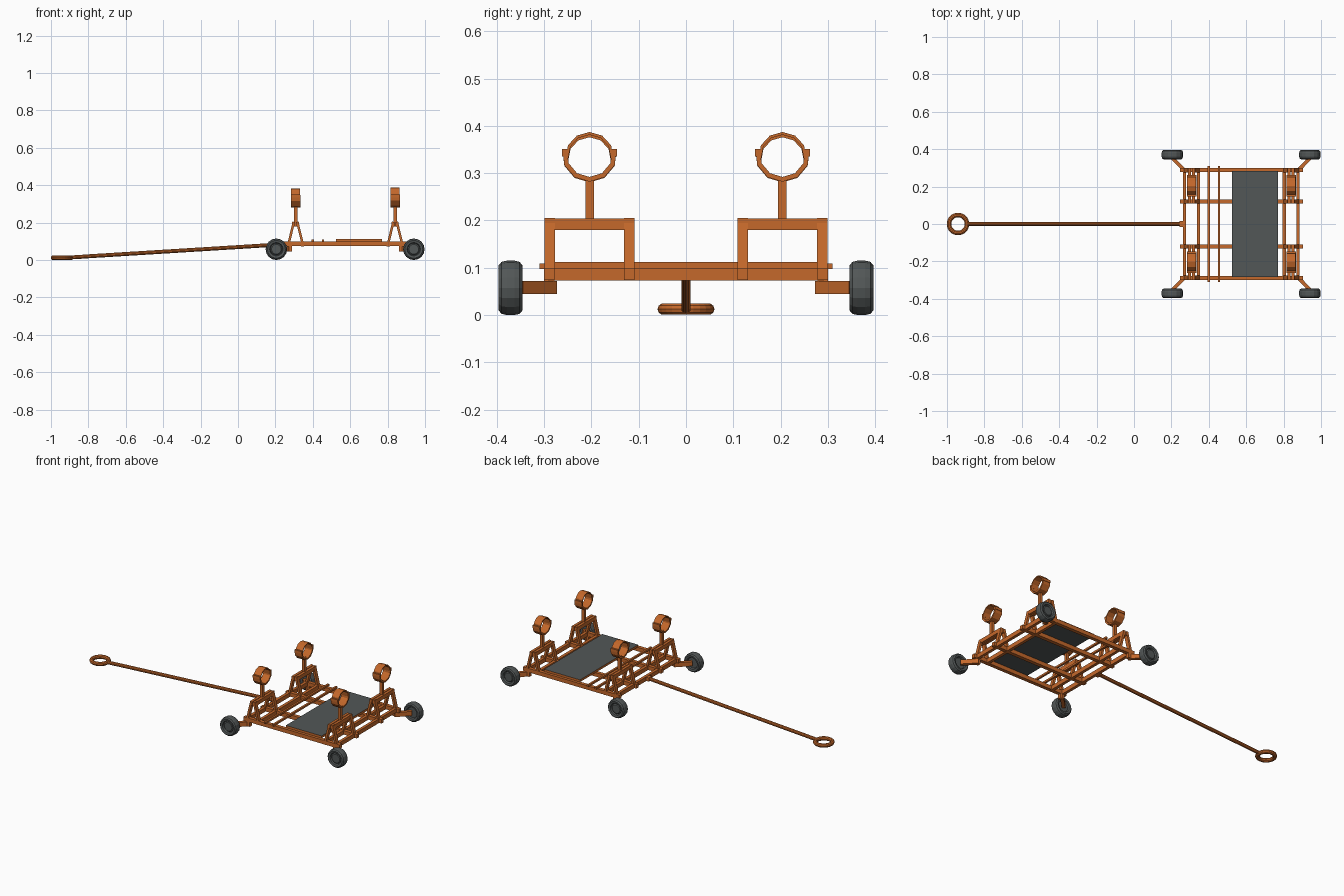
import bpy, bmesh, math
from mathutils import Vector, Matrix

if "Cube" in bpy.data.objects:
    bpy.data.objects.remove(bpy.data.objects["Cube"])


def mat(name, col):
    m = bpy.data.materials.new(name)
    m.diffuse_color = (*col, 1)
    m.use_nodes = True
    m.node_tree.nodes["Principled BSDF"].inputs["Base Color"].default_value = m.diffuse_color
    return m


ORANGE = mat("orange paint", (0.56, 0.14, 0.024))
GREY = mat("dark grey rubber", (0.085, 0.095, 0.095))


def finish(name, bm, *mats):
    bmesh.ops.recalc_face_normals(bm, faces=bm.faces)
    me = bpy.data.meshes.new(name)
    bm.to_mesh(me)
    bm.free()
    for m in mats:
        me.materials.append(m)
    ob = bpy.data.objects.new(name, me)
    bpy.context.collection.objects.link(ob)
    return ob


def box(name, lo, hi, m=ORANGE):
    lo, hi = Vector(lo), Vector(hi)
    bm = bmesh.new()
    bmesh.ops.create_cube(bm, size=1, matrix=Matrix.Translation((lo + hi) / 2)
                          @ Matrix.Diagonal((*(hi - lo), 1)))
    return finish(name, bm, m)


def beam(name, a, b, w, h, sides=4):
    """Bar from a to b: w across (horizontal), h deep; round when sides > 4."""
    a, b = Vector(a), Vector(b)
    d = (b - a).normalized()
    up = Vector((0, 0, 1)) if abs(d.z) < 0.8 else Vector((1, 0, 0))
    side = d.cross(up).normalized()
    up = side.cross(d)
    k = 1 / math.cos(math.pi / sides) if sides == 4 else 1
    bm = bmesh.new()
    ends = []
    for p in (a, b):
        ring = []
        for i in range(sides):
            t = 2 * math.pi * (i + 0.5) / sides
            ring.append(bm.verts.new(p + side * math.cos(t) * w / 2 * k + up * math.sin(t) * h / 2 * k))
        ends.append(ring)
        bm.faces.new(ring)
    for i in range(sides):
        j = (i + 1) % sides
        bm.faces.new((ends[0][i], ends[0][j], ends[1][j], ends[1][i]))
    return finish(name, bm, ORANGE)


def arc(name, c, r_in, r_out, width, a0, a1, n):
    """Curved strap in the y-z plane, extruded along x."""
    bm = bmesh.new()
    rows = []
    for i in range(n + 1):
        t = math.radians(a0 + (a1 - a0) * i / n)
        rows.append([bm.verts.new((c[0] + sx * width / 2, c[1] + r * math.cos(t), c[2] + r * math.sin(t)))
                     for sx, r in ((-1, r_in), (1, r_in), (1, r_out), (-1, r_out))])
    for p, q in zip(rows, rows[1:]):
        for i in range(4):
            j = (i + 1) % 4
            bm.faces.new((p[i], p[j], q[j], q[i]))
    bm.faces.new(rows[0])
    bm.faces.new(rows[-1])
    return finish(name, bm, ORANGE)


def wheel(name, c, s):
    """Lathed tyre and recessed hub, axis along y, outside towards s."""
    prof = [(0.0, 0.018), (0.026, 0.018), (0.032, 0.013), (0.036, 0.022), (0.048, 0.025),
            (0.055, 0.019), (0.0575, 0.008), (0.0575, -0.008), (0.055, -0.019),
            (0.048, -0.025), (0.036, -0.022), (0.032, -0.013), (0.0, -0.013)]
    bm = bmesh.new()
    vs = [bm.verts.new((c[0] + r, c[1] + s * y, c[2])) for r, y in prof]
    es = [bm.edges.new(p) for p in zip(vs, vs[1:])]
    bmesh.ops.spin(bm, geom=vs + es, cent=c, axis=(0, 1, 0), angle=2 * math.pi, steps=16)
    bmesh.ops.remove_doubles(bm, verts=bm.verts, dist=1e-5)
    return finish(name, bm, GREY)


# Frame: lengthwise rails and crossbeams
for y in (-0.289, -0.12, 0.12, 0.289):
    box("lengthwise_rail", (0.247, y - 0.011, 0.074), (0.903, y + 0.011, 0.098))
for x in (0.27, 0.345, 0.803, 0.877):
    box("crossbeam", (x - 0.009, -0.299, 0.073), (x + 0.009, 0.299, 0.0985))
for x in (0.4, 0.455):
    box("thin_cross_bar", (x - 0.006, -0.31, 0.0975), (x + 0.006, 0.31, 0.109))

# Deck plate: grey faces with orange edges
plate = box("deck_plate", (0.525, -0.284, 0.0985), (0.77, 0.284, 0.112), GREY)
plate.data.materials.append(ORANGE)
for f in plate.data.polygons:
    f.material_index = 0 if abs(f.normal.z) > 0.5 else 1

# Clamp stands
for cx, dz in ((0.308, -0.005), (0.84, 0.0)):
    for s in (-1, 1):
        cy = s * 0.204
        for y in (s * 0.12, s * 0.288):
            for d in (-1, 1):
                beam("stand_leg", (cx + d * 0.037, y, 0.09), (cx + d * 0.009, y, 0.204), 0.023, 0.013)
        for d in (-1, 1):
            y0, y1 = sorted((s * 0.109, s * 0.299))
            box("stand_top_bar", (cx + d * 0.010 - 0.008, y0, 0.18), (cx + d * 0.010 + 0.008, y1, 0.204))
        box("stand_post", (cx - 0.009, cy - 0.009, 0.18), (cx + 0.009, cy + 0.009, 0.292))
        arc("clamp_cradle", (cx, cy, 0.340 + dz * 0.3), 0.048, 0.058, 0.05, 170, 370, 6)
        arc("clamp_strap", (cx, cy, 0.336 + dz), 0.045, 0.051, 0.047, -5, 185, 6)
        for d in (-1, 1):
            y = cy + d * 0.053
            box("clamp_lug", (cx - 0.024, y - 0.005, 0.335), (cx + 0.024, y + 0.005, 0.351))

# Wheels and their angled arms
for wx, rx in ((0.205, 0.278), (0.94, 0.872)):
    for s in (-1, 1):
        wheel("wheel", (wx, s * 0.371, 0.0575), s)
        beam("wheel_arm", (rx, s * 0.28, 0.058), (wx, s * 0.352, 0.058), 0.020, 0.027)
        box("arm_mount", (rx - 0.012, s * 0.289 - 0.011, 0.046), (rx + 0.012, s * 0.289 + 0.011, 0.08))

# Tow bar with ring
beam("tow_bar", (-0.83, 0, 0.018), (0.275, 0, 0.086), 0.021, 0.021, 10)
beam("tow_bar_end", (-0.89, 0, 0.014), (-0.825, 0, 0.018), 0.021, 0.021, 10)
box("tow_bar_bracket", (0.243, -0.016, 0.074), (0.265, 0.016, 0.097))
bpy.ops.mesh.primitive_torus_add(location=(-0.941, 0, 0.0125), major_radius=0.048, minor_radius=0.0122,
                                 major_segments=24, minor_segments=10)
ring = bpy.context.object
ring.name = "tow_ring"
ring.data.materials.append(ORANGE)
